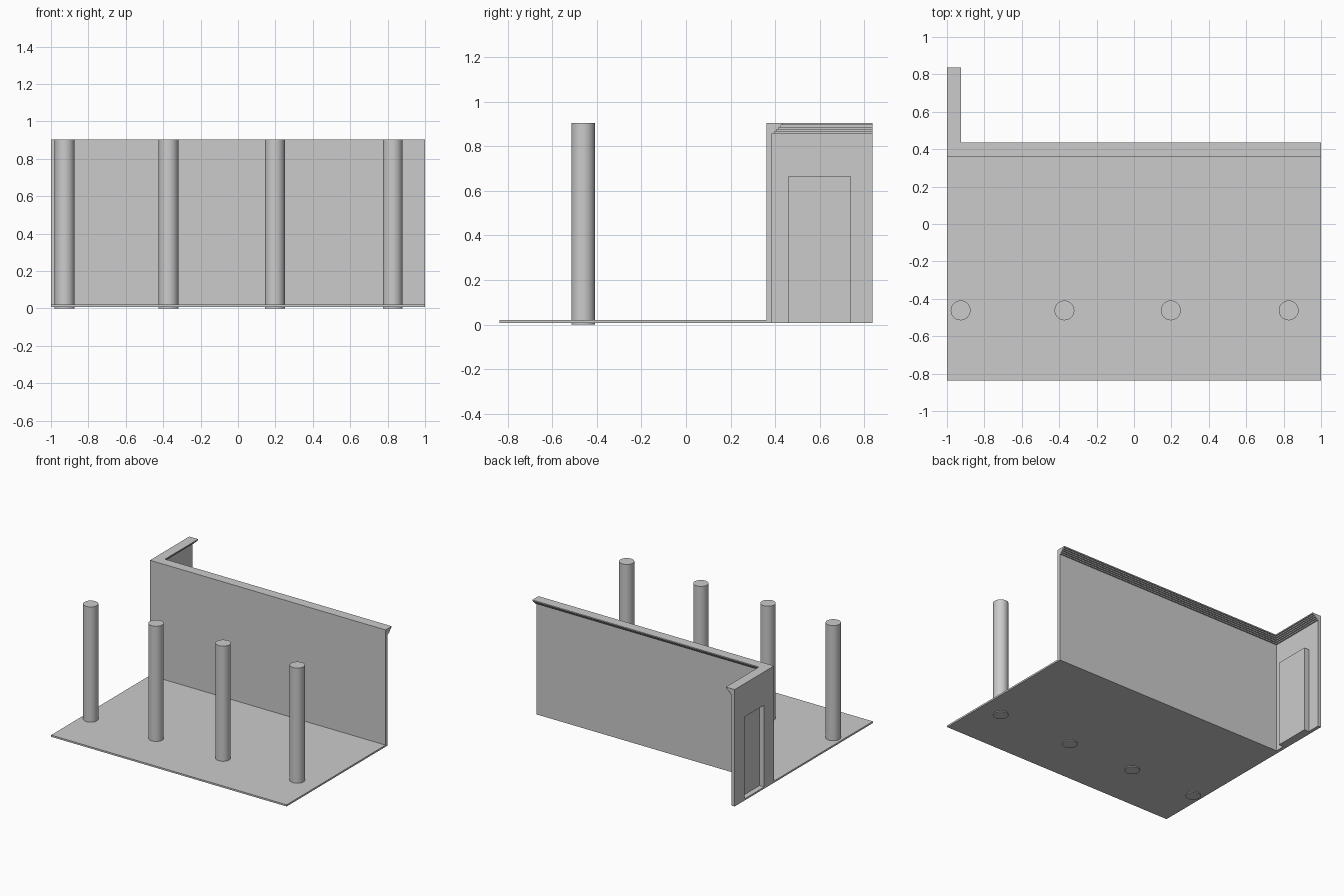
import bpy, bmesh

cube = bpy.data.objects.get("Cube")
if cube:
    bpy.data.objects.remove(cube, do_unlink=True)

grey = bpy.data.materials.new("plain_grey")
grey.use_nodes = True
COLOUR = (0.6, 0.6, 0.6, 1)
grey.diffuse_color = COLOUR
grey.node_tree.nodes["Principled BSDF"].inputs["Base Color"].default_value = COLOUR

BASE, FLOOR_TOP, TOP = 0.007, 0.02, 0.904
FRONT, WALL_Y, BACK = -0.838, 0.361, 0.838
THICK, LEDGE = 0.026, 0.075


def add_object(name, bm):
    bmesh.ops.recalc_face_normals(bm, faces=bm.faces)
    mesh = bpy.data.meshes.new(name)
    bm.to_mesh(mesh)
    bm.free()
    mesh.materials.append(grey)
    obj = bpy.data.objects.new(name, mesh)
    bpy.context.collection.objects.link(obj)
    return obj


def box(name, low, high):
    bm = bmesh.new()
    bmesh.ops.create_cube(bm, size=1)
    for v in bm.verts:
        v.co = [(a + b) / 2 + c * (b - a) for a, b, c in zip(low, high, v.co)]
    return add_object(name, bm)


def combine(target, tool, operation):
    mod = target.modifiers.new(operation, "BOOLEAN")
    mod.operation, mod.object, mod.solver = operation, tool, "EXACT"
    bpy.context.view_layer.objects.active = target
    bpy.ops.object.modifier_apply(modifier=mod.name)
    bpy.data.objects.remove(tool, do_unlink=True)


# Floor slab
box("floor", (-1, FRONT, BASE), (1, WALL_Y, FLOOR_TOP))

# L-shaped wall: a section with a stepped cornice, swept round a mitred corner
STEPS, CORNICE = 5, 0.045
section = [(0, TOP), (0, BASE), (THICK, BASE)]
for i in range(STEPS):
    z = TOP - CORNICE * (1 - i / STEPS)
    section.append((THICK + (LEDGE - THICK) * i / STEPS, z))
    section.append((THICK + (LEDGE - THICK) * (i + 1) / STEPS, z))
section.append((LEDGE, TOP))

bm = bmesh.new()
rings = [[bm.verts.new(p) for p in ring] for ring in (
    [(1, WALL_Y + d, z) for d, z in section],
    [(d - 1, WALL_Y + d, z) for d, z in section],
    [(d - 1, BACK, z) for d, z in section])]
count = len(section)
for a, b in zip(rings, rings[1:]):
    for i in range(count):
        j = (i + 1) % count
        bm.faces.new((a[i], a[j], b[j], b[i]))
bm.faces.new(rings[0])
bm.faces.new(rings[-1])
wall = add_object("wall", bm)

# Door niche: a block on the inner face, hollowed from the outer face
block = box("niche_block", (-0.99, 0.46, BASE), (-0.934, 0.738, 0.668))
combine(wall, block, "UNION")
hollow = box("niche_hollow", (-1.1, 0.48, FLOOR_TOP), (-0.96, 0.718, 0.648))
combine(wall, hollow, "DIFFERENCE")

# Row of round columns
for n, x in enumerate((-0.927, -0.372, 0.197, 0.827), 1):
    bpy.ops.mesh.primitive_cylinder_add(
        vertices=32, radius=0.053, depth=TOP, location=(x, -0.462, TOP / 2))
    column = bpy.context.object
    column.name = f"column_{n}"
    column.data.materials.append(grey)
    bpy.ops.object.shade_smooth_by_angle()
